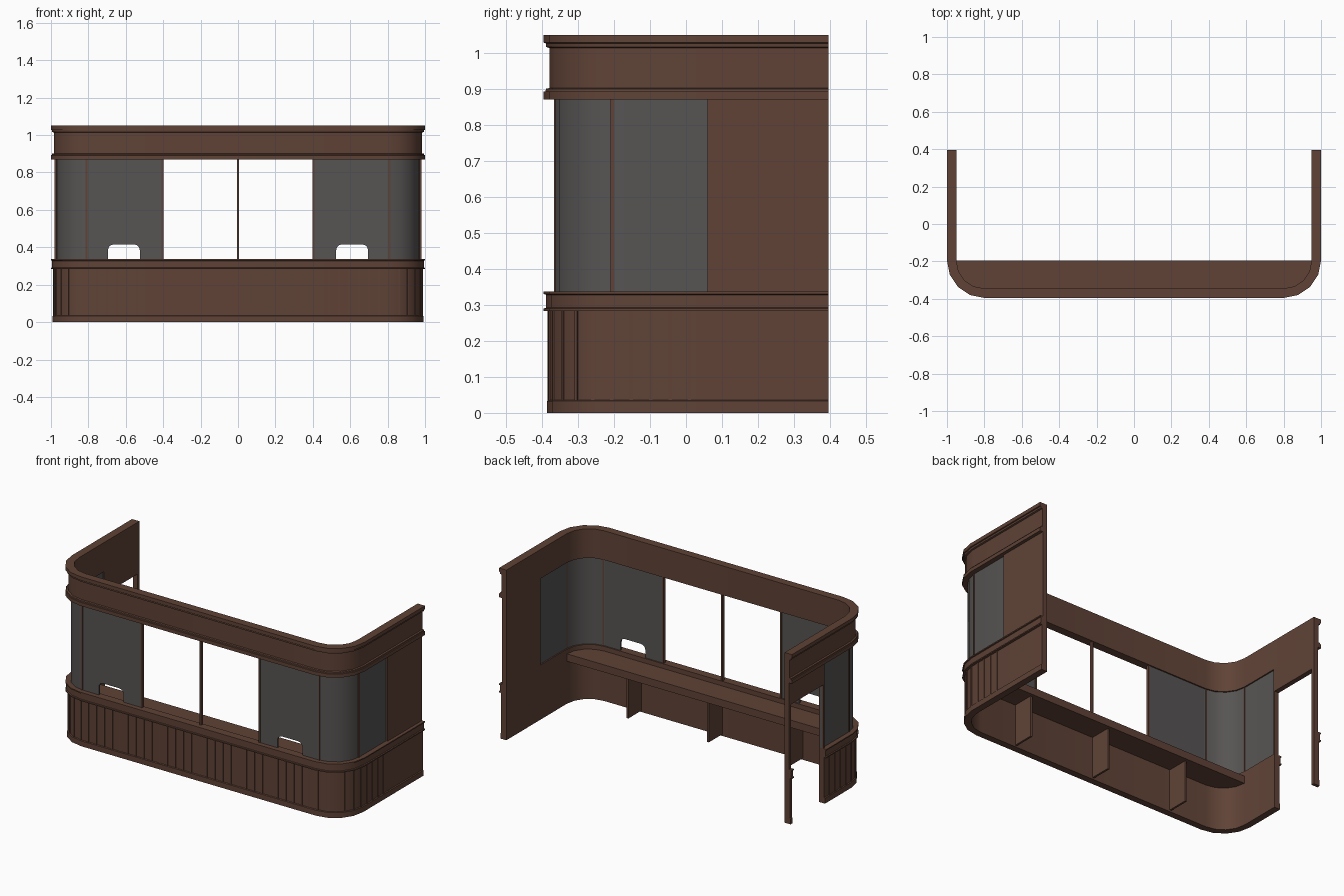
import bpy, bmesh, math

if "Cube" in bpy.data.objects:
    bpy.data.objects.remove(bpy.data.objects["Cube"])

W, D, R = 1.0, 0.395, 0.2          # half width, half depth, corner radius
CX, CY = W - R, -D + R             # corner centre
DOOR0, DOOR1, DOOR_TOP = 0.06, 0.375, 0.73
SILL, HEAD, TOP = 0.337, 0.87, 1.05


def material(name, rgb):
    m = bpy.data.materials.new(name)
    m.diffuse_color = (*rgb, 1)
    m.use_nodes = True
    m.node_tree.nodes["Principled BSDF"].inputs["Base Color"].default_value = m.diffuse_color
    return m


brown = material("dark brown wood", (0.115, 0.055, 0.037))
grey = material("smoked grey glass", (0.095, 0.089, 0.087))


def finish(name, bm, mat, smooth=True):
    bmesh.ops.recalc_face_normals(bm, faces=bm.faces)
    me = bpy.data.meshes.new(name)
    bm.to_mesh(me)
    bm.free()
    me.materials.append(mat)
    ob = bpy.data.objects.new(name, me)
    bpy.context.collection.objects.link(ob)
    if smooth:
        bpy.ops.object.select_all(action='DESELECT')
        ob.select_set(True)
        bpy.context.view_layer.objects.active = ob
        bpy.ops.object.shade_smooth_by_angle(angle=math.radians(30))
    return ob


def corner(d, s=1, n=4):
    """Rounded front corner inset by d, from the side to the front."""
    r = R - d
    return [(s * (CX + r * math.cos(a)), CY - r * math.sin(a))
            for a in (math.pi / 2 * i / n for i in range(n + 1))]


def outline(d, y_right, y_left):
    """U-shaped plan line inset by d, right rear end to left rear end."""
    return ([(W - d, y_right)] + corner(d) + corner(d, -1)[::-1]
            + [(-(W - d), y_left)])


def sweep(name, profile, path, mat):
    """Sweep a closed (inset, z) profile along path(inset)."""
    bm = bmesh.new()
    rows = [[bm.verts.new((x, y, z)) for x, y in path(d)] for d, z in profile]
    for a, b in zip(rows, rows[1:] + rows[:1]):
        for i in range(len(a) - 1):
            bm.faces.new((a[i], a[i + 1], b[i + 1], b[i]))
    bm.faces.new([r[0] for r in rows])
    bm.faces.new([r[-1] for r in rows])
    return finish(name, bm, mat)


def box(name, x, y, z, mat=brown):
    bm = bmesh.new()
    bmesh.ops.create_cube(bm, size=1)
    for v in bm.verts:
        v.co = [(a + b) / 2 + c * (b - a) for c, (a, b) in zip(v.co, (x, y, z))]
    return finish(name, bm, mat, False)


def prism(name, pts, axis, lo, hi, mat):
    """Extrude a flat polygon along y ('y') or z ('z')."""
    bm = bmesh.new()
    put = (lambda p, h: (p[0], h, p[1])) if axis == 'y' else (lambda p, h: (p[0], p[1], h))
    a = [bm.verts.new(put(p, lo)) for p in pts]
    b = [bm.verts.new(put(p, hi)) for p in pts]
    bm.faces.new(a)
    bm.faces.new(b)
    n = len(pts)
    for i in range(n):
        bm.faces.new((a[i], a[(i + 1) % n], b[(i + 1) % n], b[i]))
    return finish(name, bm, mat, False)


# Lower wall with base board and counter moulding, stopping at the left doorway
lower = [(.05, 0), (.009, 0), (.009, .033), (.015, .036), (.015, .283), (0, .283),
         (0, .29), (.006, .292), (.006, .328), (0, .33), (0, SILL), (.05, SILL)]
sweep("lower_wall", lower, lambda d: outline(d, D, DOOR0), brown)

# Header with cornice, running all the way round
header = [(.05, HEAD), (0, HEAD), (0, .892), (.005, .893), (.006, .9), (.016, .902),
          (.016, 1.013), (.007, 1.016), (.006, 1.026), (0, 1.028), (0, TOP), (.05, TOP)]
sweep("header", header, lambda d: outline(d, D, D), brown)

# Narrow post behind the doorway, with the same moulding as the wall
sweep("door_post_lower", lower, lambda d: [(-(W - d), DOOR1), (-(W - d), D)], brown)
box("door_post_upper", (-W + .02, -W + .05), (DOOR1, D), (SILL, HEAD))
box("door_lintel", (-W + .02, -W + .05), (DOOR0, DOOR1), (DOOR_TOP, HEAD))
box("door_jamb", (-W + .02, -W + .05), (DOOR0 - .01, DOOR0), (SILL, HEAD))

# Solid rear panel of the right wall
box("rear_wall_panel", (W - .05, W - .02), (DOOR0, D), (SILL, HEAD))

# Vertical battens spaced evenly along the lower wall
path = outline(.015, .01, .01)
lens = [math.dist(a, b) for a, b in zip(path, path[1:])]
count = round(sum(lens) / .0535)
bm = bmesh.new()
for k in range(count + 1):
    s = sum(lens) * k / count
    i = 0
    while i < len(lens) - 1 and s > lens[i]:
        s -= lens[i]
        i += 1
    (ax, ay), (bx, by) = path[i], path[i + 1]
    tx, ty = (bx - ax) / lens[i], (by - ay) / lens[i]
    nx, ny = -ty, tx
    if nx * ax + ny * ay < 0:
        nx, ny = -nx, -ny
    px, py = ax + tx * s, ay + ty * s
    for v in bmesh.ops.create_cube(bm, size=1)['verts']:
        u, w, h = v.co.x * .009, v.co.y * .008, v.co.z * .25 + .16
        v.co = (px + tx * u + nx * w, py + ty * u + ny * w, h)
finish("wall_battens", bm, brown, False)

# Glass: curved corners with side panes, and front panes with a rounded pass-through
glass = [(.03, SILL), (.03, HEAD), (.042, HEAD), (.042, SILL)]
for s, side in ((1, "right"), (-1, "left")):
    sweep(side + "_corner_glass", glass,
          lambda d: [(s * (W - d), DOOR0)] + corner(d, s), grey)
    x0, x1, zt, r = .525, .695, .415, .03
    arch = [(x0 + r - r * math.cos(t), zt - r + r * math.sin(t))
            for t in (math.pi / 8 * i for i in range(5))]
    arch += [(x0 + x1 - x, z) for x, z in arch[::-1]]
    pane = [(.405, HEAD), (.405, SILL), (x0, SILL)] + arch + [(x1, SILL), (CX, SILL), (CX, HEAD)]
    prism(side + "_front_glass", [(s * x, z) for x, z in pane], 'y', -D + .03, -D + .042, grey)
    # Slim window bars
    for x, label in ((.81, "corner"), (.403, "opening")):
        box(f"{side}_{label}_bar", (s * x - .005, s * x + .005), (-D + .028, -D + .045), (SILL, HEAD))
    xs = sorted((s * (W - .028), s * (W - .045)))
    box(side + "_side_bar", xs, (-.21, -.2), (SILL, HEAD))
box("centre_bar", (-.005, .005), (-D + .028, -D + .045), (SILL, HEAD))

# Inner work shelf following the rounded wall, on three brackets
inner = corner(.05) + corner(.05, -1)[::-1]
prism("shelf", inner, 'z', .262, .308, brown)
for x in (-.55, 0, .55):
    box("shelf_bracket", (x - .006, x + .006), (-D + .05, -.215), (.01, .262))
